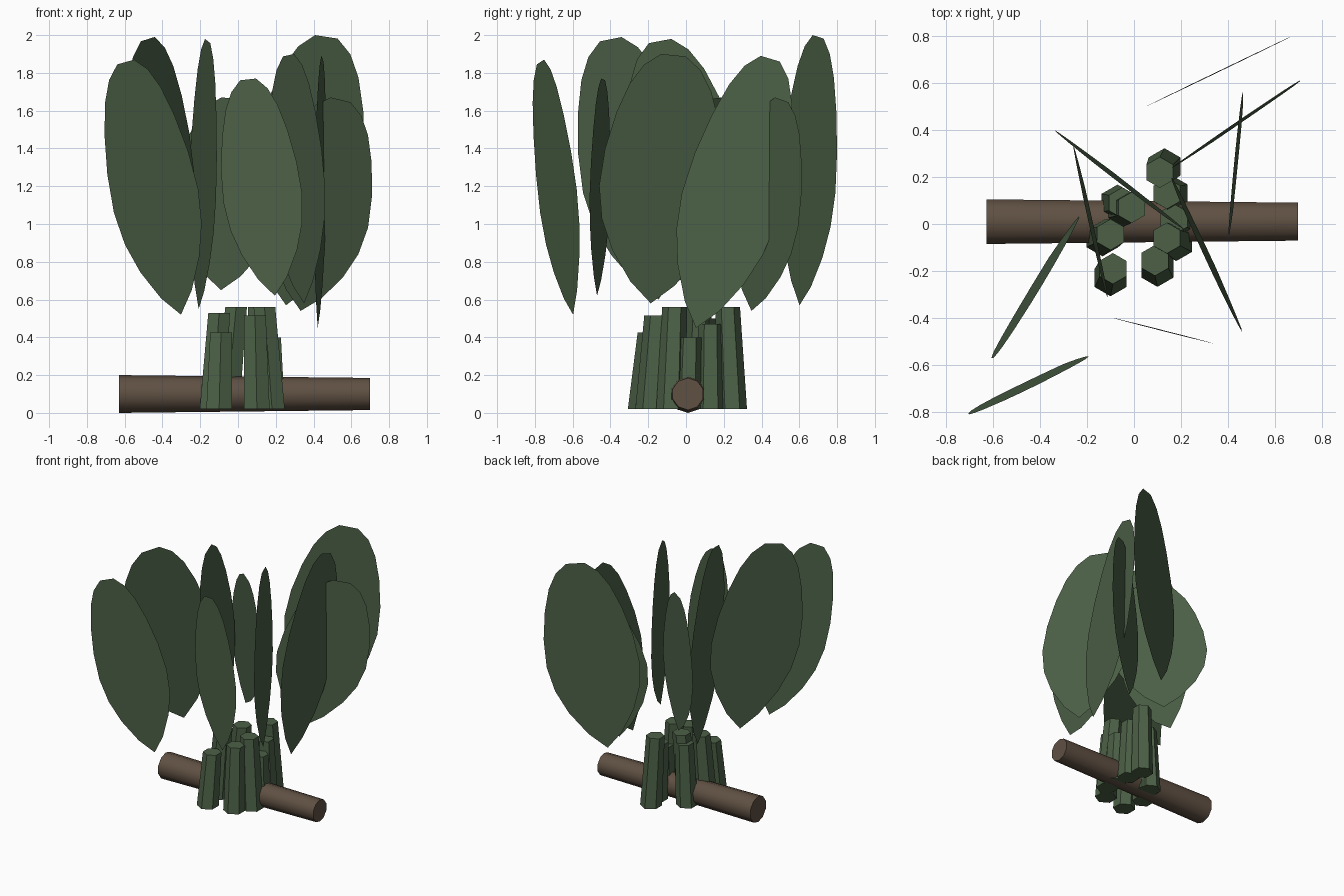
import bpy
import bmesh
import math
from mathutils import Vector

cube = bpy.data.objects.get("Cube")
if cube:
    bpy.data.objects.remove(cube, do_unlink=True)


def make_material(name, rgb):
    mat = bpy.data.materials.new(name)
    mat.use_nodes = True
    color = (*rgb, 1)
    mat.diffuse_color = color
    bsdf = mat.node_tree.nodes["Principled BSDF"]
    bsdf.inputs["Base Color"].default_value = color
    bsdf.inputs["Roughness"].default_value = 0.9
    return mat


GREEN = make_material("leaf green", (0.072, 0.118, 0.062))
BROWN = make_material("bark brown", (0.115, 0.08, 0.055))


def add_object(name, bm, mat):
    mesh = bpy.data.meshes.new(name)
    bm.to_mesh(mesh)
    bm.free()
    mesh.materials.append(mat)
    obj = bpy.data.objects.new(name, mesh)
    bpy.context.collection.objects.link(obj)
    return obj


def tapered_prism(name, start, end, r1, r2, sides, mat, side_axis, up_axis):
    """Closed prism between two points; rings lie in the given two axes."""
    bm = bmesh.new()
    rings = []
    for center, radius in ((start, r1), (end, r2)):
        ring = []
        for i in range(sides):
            a = 2 * math.pi * i / sides
            offset = side_axis * math.sin(a) + up_axis * math.cos(a)
            ring.append(bm.verts.new(Vector(center) + offset * radius))
        rings.append(ring)
    for i in range(sides):
        j = (i + 1) % sides
        bm.faces.new((rings[0][i], rings[0][j], rings[1][j], rings[1][i]))
    for ring in rings:
        bm.faces.new(ring)
    bmesh.ops.recalc_face_normals(bm, faces=bm.faces)
    return add_object(name, bm, mat)


# Half width of a leaf blade along its length, from pointed base to round tip
BLADE = [(0.08, 0.36), (0.2, 0.7), (0.32, 0.91), (0.45, 1), (0.6, 0.96),
         (0.75, 0.83), (0.87, 0.66), (0.95, 0.46), (1, 0.2)]


def add_leaf(name, p1, p2, base, tip, z1, z2, lean):
    """Upright blade between two plan points; base and tip are fractions."""
    p1, p2 = Vector((*p1, 0)), Vector((*p2, 0))
    span = p2 - p1
    normal = Vector((span.y, -span.x, 0)).normalized()
    axis = Vector(((tip - base) * span.length * 1.12, z2 - z1))
    across = Vector((axis.y, -axis.x)).normalized() * span.length * 0.45
    outline = [Vector((0, 0))]
    outline += [axis * t + across * w for t, w in BLADE]
    outline += [axis * t - across * w for t, w in reversed(BLADE)]
    # Fit the tilted outline to its exact span and height
    xs, zs = [p.x for p in outline], [p.y for p in outline]
    bm = bmesh.new()
    verts = []
    for p in outline:
        u = (p.x - min(xs)) / (max(xs) - min(xs))
        v = (p.y - min(zs)) / (max(zs) - min(zs))
        co = p1 + span * u + normal * lean * (v - 0.5)
        co.z = z1 + (z2 - z1) * v
        verts.append(bm.verts.new(co))
    bm.faces.new(verts)
    add_object(name, bm, GREEN)


# Leaves: plan ends, base and tip fraction, bottom and top height, lean
leaves = [
    ((0.05, 0.50), (0.67, 0.80), 0.35, 0.63, 0.57, 2.00, 0.004),
    ((0.16, 0.24), (0.71, 0.61), 0.29, 0.62, 0.54, 1.67, -0.015),
    ((0.47, 0.56), (0.40, -0.05), 0.80, 0.20, 0.45, 1.89, 0.02),
    ((-0.34, 0.40), (0.21, -0.02), 0.40, 0.50, 0.65, 1.67, 0.02),
    ((-0.26, 0.33), (-0.11, -0.31), 0.28, 0.66, 0.55, 1.98, 0.02),
    ((-0.23, 0.03), (-0.61, -0.57), 0.35, 0.67, 0.60, 1.99, -0.04),
    ((-0.19, -0.57), (-0.71, -0.80), 0.21, 0.75, 0.52, 1.87, -0.04),
    ((-0.09, -0.40), (0.34, -0.51), 0.67, 0.40, 0.62, 1.77, 0.004),
    ((0.16, 0.20), (0.46, -0.46), 0.55, 0.39, 0.58, 1.90, 0.025),
]
for i, spec in enumerate(leaves, 1):
    add_leaf(f"leaf_{i}", *spec)

# Six-sided stems: base position, top position and height
stems = [
    ((0.13, 0.245), (0.11, 0.22), 0.56),
    ((0.16, 0.13), (0.14, 0.13), 0.47),
    ((0.18, 0.01), (0.17, 0.02), 0.40),
    ((0.18, -0.08), (0.14, -0.06), 0.56),
    ((0.10, -0.19), (0.09, -0.155), 0.515),
    ((-0.10, -0.23), (-0.09, -0.19), 0.425),
    ((-0.135, -0.06), (-0.10, -0.045), 0.53),
    ((-0.06, 0.06), (-0.01, 0.07), 0.56),
    ((-0.07, 0.09), (-0.05, 0.09), 0.50),
]
X, Y, Z = Vector((1, 0, 0)), Vector((0, 1, 0)), Vector((0, 0, 1))
for i, (base, top, height) in enumerate(stems, 1):
    tapered_prism(f"stem_{i}", (*base, 0.02), (*top, height),
                  0.078, 0.066, 6, GREEN, X, Y)

# Lying log
log = tapered_prism("log", (-0.63, 0.01, 0.1), (0.70, 0.01, 0.1),
                    0.1, 0.085, 10, BROWN, Y, Z)
bpy.ops.object.select_all(action="DESELECT")
log.select_set(True)
bpy.context.view_layer.objects.active = log
bpy.ops.object.shade_smooth_by_angle(angle=math.radians(40))
